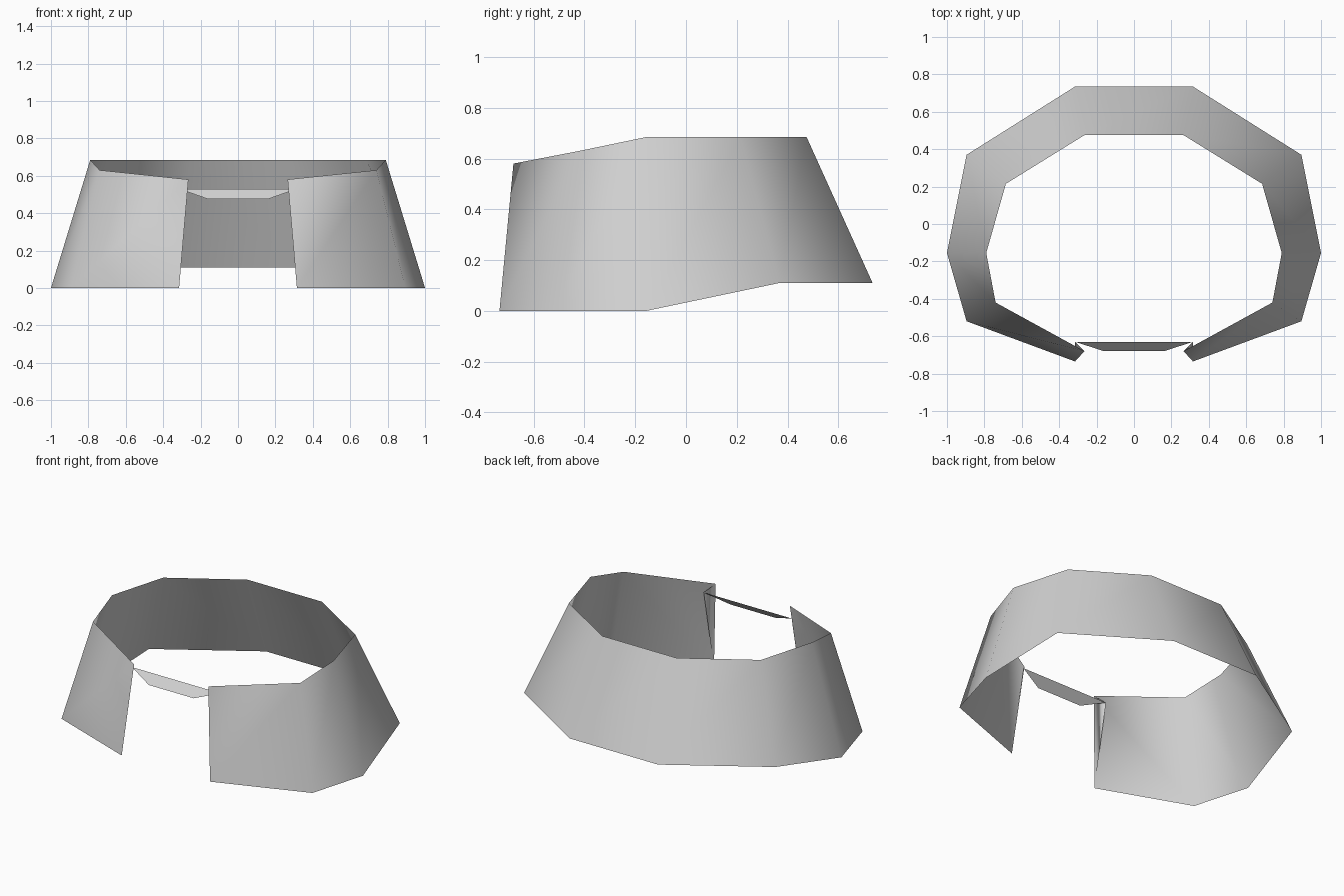
import bpy

cube = bpy.data.objects.get("Cube")
if cube:
    bpy.data.objects.remove(cube, do_unlink=True)

grey = bpy.data.materials.new("plain grey")
grey.use_nodes = True
colour = (0.64, 0.64, 0.64, 1)
grey.diffuse_color = colour
grey.node_tree.nodes["Principled BSDF"].inputs["Base Color"].default_value = colour


def make_part(name, verts, faces):
    mesh = bpy.data.meshes.new(name)
    mesh.from_pydata(verts, [], faces)
    mesh.materials.append(grey)
    mesh.shade_smooth()
    part = bpy.data.objects.new(name, mesh)
    bpy.context.collection.objects.link(part)
    return part


def both_sides(half):
    """Extend a path that ends at the back with its mirror image."""
    return half + [(-x, y, z) for x, y, z in reversed(half)]


# Collar wall: lower and upper rims, from the left front opening round the back
lower = both_sides([(0.315, -0.735, 0), (0.895, -0.52, 0), (1, -0.155, 0),
                    (0.895, 0.37, 0.11), (0.315, 0.735, 0.11)])
upper = both_sides([(0.265, -0.68, 0.58), (0.74, -0.42, 0.63), (0.79, -0.155, 0.685),
                    (0.685, 0.215, 0.685), (0.265, 0.475, 0.685)])
n = len(lower)
wall = [(i, i + 1, n + i + 1, n + i) for i in range(n - 1)]

# Folded triangular flaps inside the two front edges
flap_tip = (0.315, -0.63, 0.53)
tips = both_sides([flap_tip])
flaps = [(0, n, 2 * n), (n - 1, 2 * n + 1, 2 * n - 1)]
make_part("collar", lower + upper + tips, wall + flaps)

# Thin sloping strap joining the flaps across the front opening
strap = both_sides([flap_tip, (0.16, -0.68, 0.475)])
make_part("front_strap", strap, [(0, 3, 2, 1)])
